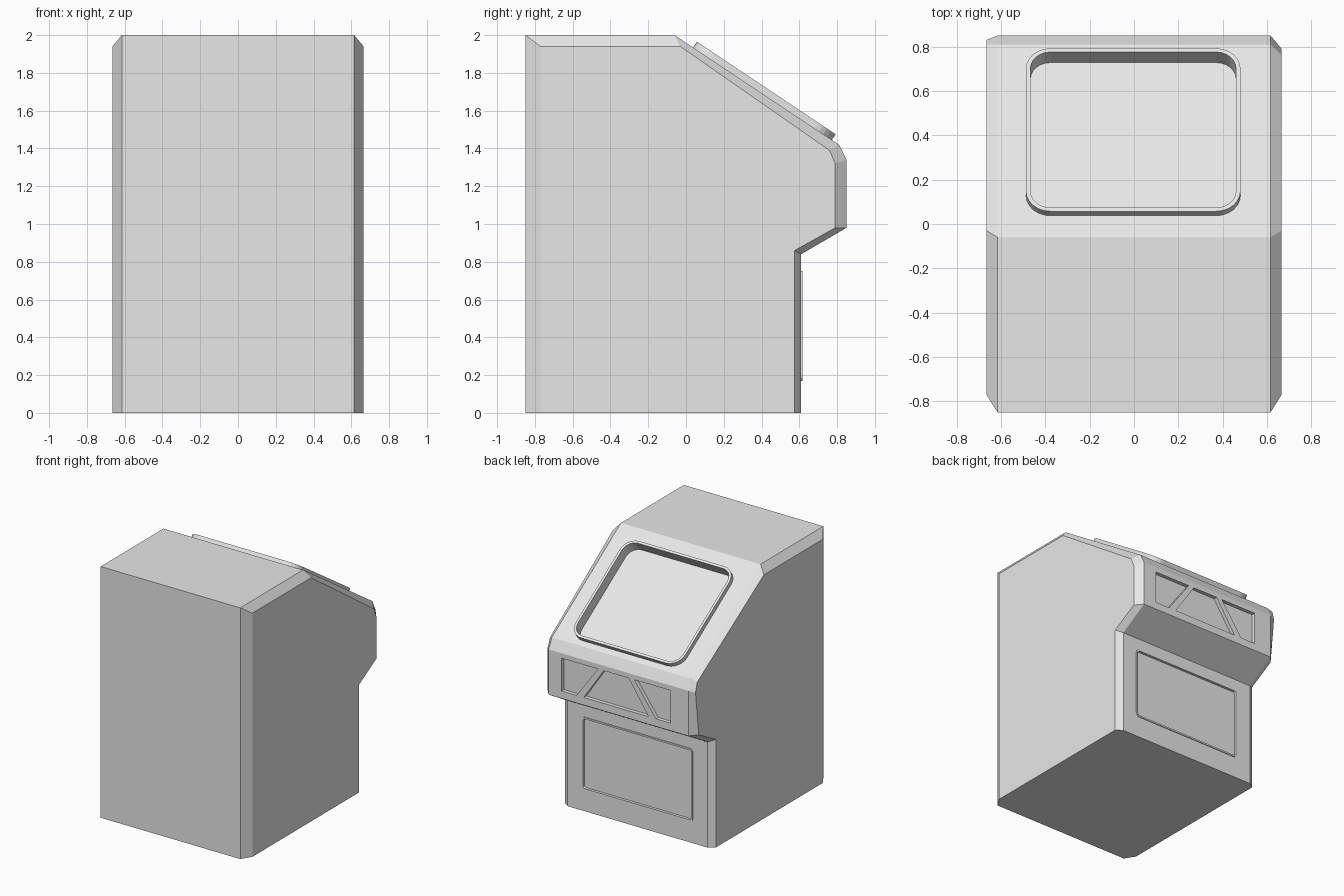
import bpy, bmesh
from math import sin, cos, pi
from mathutils import Matrix, Vector

cube = bpy.data.objects.get("Cube")
if cube:
    bpy.data.objects.remove(cube, do_unlink=True)

grey = bpy.data.materials.new("light_grey")
grey.use_nodes = True
grey.diffuse_color = (0.8, 0.8, 0.8, 1)
grey.node_tree.nodes["Principled BSDF"].inputs["Base Color"].default_value = grey.diffuse_color


def make_object(name, loops):
    """Skin a row of matching closed loops and cap both ends."""
    bm = bmesh.new()
    rows = [[bm.verts.new(p) for p in loop] for loop in loops]
    n = len(rows[0])
    for a, b in zip(rows, rows[1:]):
        for i in range(n):
            j = (i + 1) % n
            bm.faces.new((a[i], a[j], b[j], b[i]))
    bm.faces.new(rows[0])
    bm.faces.new(rows[-1])
    bmesh.ops.recalc_face_normals(bm, faces=bm.faces)
    mesh = bpy.data.meshes.new(name)
    bm.to_mesh(mesh)
    bm.free()
    mesh.materials.append(grey)
    obj = bpy.data.objects.new(name, mesh)
    bpy.context.collection.objects.link(obj)
    return obj


def prism(name, outline, frame, low, high):
    return make_object(name, [[frame @ Vector((u, v, h)) for u, v in outline]
                              for h in (low, high)])


def rounded(u0, u1, v0, v1, r, steps=6):
    corners = [(u1 - r, v1 - r), (u0 + r, v1 - r), (u0 + r, v0 + r), (u1 - r, v0 + r)]
    return [(cu + r * cos((k + s / steps) * pi / 2), cv + r * sin((k + s / steps) * pi / 2))
            for k, (cu, cv) in enumerate(corners) for s in range(steps + 1)]


def cut(obj, cutter):
    mod = obj.modifiers.new("cut", 'BOOLEAN')
    mod.operation = 'DIFFERENCE'
    mod.solver = 'EXACT'
    mod.object = cutter
    bpy.context.view_layer.objects.active = obj
    bpy.ops.object.modifier_apply(modifier=mod.name)


def frame_at(origin, v_axis, normal):
    m = Matrix((Vector((1, 0, 0)), Vector(v_axis), Vector(normal))).transposed().to_4x4()
    m.translation = origin
    return m


# Cabinet body: full profile in the middle, smaller one on each chamfered side
HALF, INNER = 0.665, 0.615
middle = [(-0.85, 0), (-0.85, 2), (-0.06, 2), (0.81, 1.42), (0.85, 1.34),
          (0.85, 0.98), (0.61, 0.84), (0.61, 0)]
side = [(-0.77, 0), (-0.77, 1.94), (-0.03, 1.94), (0.76, 1.39), (0.79, 1.32),
        (0.79, 0.98), (0.575, 0.86), (0.575, 0)]
other_side = list(side)
other_side[3:5] = [(0.81, 1.405), (0.83, 1.33)]
sections = [(-HALF, other_side), (-INNER, middle), (INNER, middle), (HALF, side)]
body = make_object("cabinet_body", [[(x, y, z) for y, z in p] for x, p in sections])

# Sloped screen: raised rounded rim around a recess
slope = Vector((0, 0.87, -0.58)).normalized()
normal = Vector((0, -slope.z, slope.y))
screen = frame_at((0, -0.06, 2), slope, normal)
rim = prism("screen_rim", rounded(-0.487, 0.48, 0.117, 1.0, 0.11), screen, -0.01, 0.036)
cutters = [prism("screen_cutter", rounded(-0.467, 0.46, 0.137, 0.98, 0.09), screen, -0.05, 0.1)]
cut(rim, cutters[0])

# Control strip: three recessed panels split by slanted bars
strip = frame_at((0.02, 0.85, 0), (0, 0, 1), (0, 1, 0))
low, high = 1.04, 1.30
wing = [(0.16, high), (0.48, high), (0.48, low), (0.35, low)]
centre = [(-0.11, high), (0.11, high), (0.285, low), (-0.285, low)]
for outline in (wing, [(-u, v) for u, v in wing], centre):
    cutters.append(prism("panel_cutter", outline, strip, -0.03, 0.05))

# Service door: thin raised rim around a shallow recess
lower = frame_at((0, 0.61, 0), (0, 0, 1), (0, 1, 0))
door_rim = prism("door_rim", rounded(-0.49, 0.49, 0.17, 0.75, 0.03, 3), lower, -0.005, 0.006)
door_cutter = prism("door_cutter", rounded(-0.477, 0.477, 0.183, 0.737, 0.02, 3),
                    lower, -0.015, 0.05)
cut(door_rim, door_cutter)
cutters.append(door_cutter)

for cutter in cutters:
    cut(body, cutter)
    bpy.data.objects.remove(cutter, do_unlink=True)
